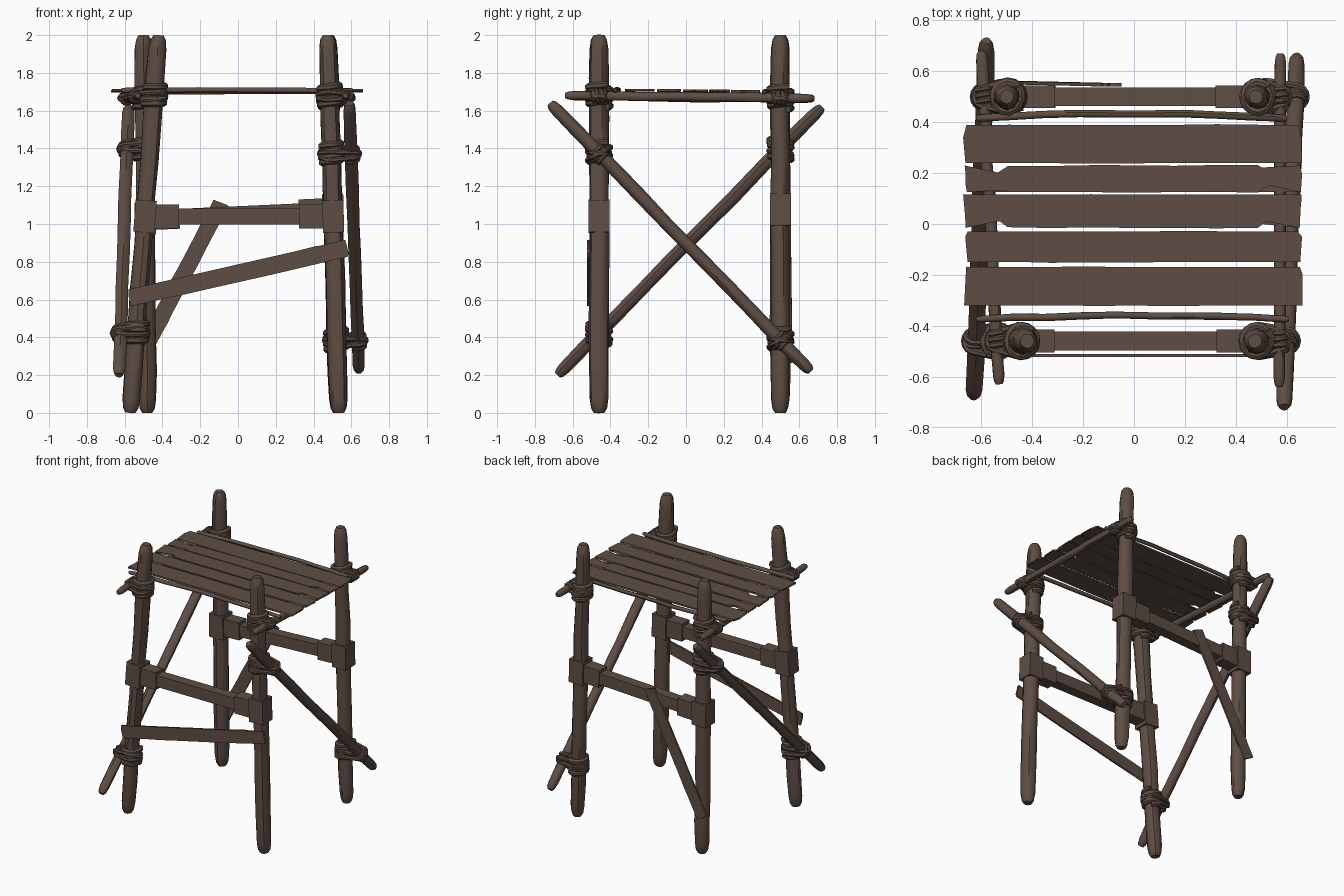
import bpy, bmesh, math, random
from mathutils import Vector, Matrix

if "Cube" in bpy.data.objects:
    bpy.data.objects.remove(bpy.data.objects["Cube"])

random.seed(4)
wood = bpy.data.materials.new("dark weathered wood")
wood.diffuse_color = (0.112, 0.076, 0.058, 1)
wood.use_nodes = True
wood.node_tree.nodes["Principled BSDF"].inputs["Base Color"].default_value = wood.diffuse_color
X, Y, Z = Vector((1, 0, 0)), Vector((0, 1, 0)), Vector((0, 0, 1))


def finish(name, bm):
    bmesh.ops.recalc_face_normals(bm, faces=bm.faces)
    me = bpy.data.meshes.new(name)
    bm.to_mesh(me)
    bm.free()
    me.materials.append(wood)
    ob = bpy.data.objects.new(name, me)
    bpy.context.collection.objects.link(ob)
    return ob


def tube(name, pts, radii, ref, sides=10, rough=0.0, closed=False):
    bm = bmesh.new()
    rings, n = [], len(pts)
    lobes = [1 + random.uniform(-rough, rough) for _ in range(sides)]
    for i, p in enumerate(pts):
        if closed:
            t = (pts[(i + 1) % n] - pts[i - 1]).normalized()
        else:
            t = (pts[min(i + 1, n - 1)] - pts[max(i - 1, 0)]).normalized()
        u = ref.cross(t).normalized()
        v = t.cross(u)
        ring = []
        for k in range(sides):
            a = math.tau * k / sides
            r = radii[i] * lobes[k] * (1 + random.uniform(-rough, rough) * 0.5)
            ring.append(bm.verts.new(p + (u * math.cos(a) + v * math.sin(a)) * r))
        rings.append(ring)
    pairs = list(zip(rings, rings[1:])) + ([(rings[-1], rings[0])] if closed else [])
    for a, b in pairs:
        for k in range(sides):
            j = (k + 1) % sides
            bm.faces.new((a[k], a[j], b[j], b[k]))
    if not closed:
        bm.faces.new(rings[0])
        bm.faces.new(rings[-1])
    return finish(name, bm)


def pole(name, a, b, r, ref=X, bow=Vector(), wobble=0.003, steps=9):
    # rough round timber with worn, rounded ends
    a, b = Vector(a), Vector(b)
    L = (b - a).length
    ts = [0, 0.5 * r / L, 1.5 * r / L]
    ts += [i / steps for i in range(1, steps)] + [1 - t for t in reversed(ts)]
    rad = [0.55 * r, 0.82 * r, 0.96 * r]
    rad += [r * random.uniform(0.97, 1.05) for _ in range(steps - 1)] + rad[::-1]
    pts = []
    for i, t in enumerate(ts):
        p = a.lerp(b, t) + bow * (4 * t * (1 - t))
        if 2 < i < len(ts) - 3:
            p += Vector([random.uniform(-wobble, wobble) for _ in range(3)])
        pts.append(p)
    return tube(name, pts, rad, ref, 10, 0.05)


def coil(name, c, axis, R, r, turns, height):
    # rope wound around an axis
    axis = axis.normalized()
    u = axis.orthogonal().normalized()
    v = axis.cross(u)
    n = int(turns * 14)
    pts = []
    for i in range(n + 1):
        a, f = math.tau * turns * i / n, i / n
        k = R * (1 + 0.06 * math.sin(2.3 * a))
        pts.append(c + (u * math.cos(a) + v * math.sin(a)) * k
                   + axis * (height * (f - 0.5)))
    return tube(name, pts, [r * random.uniform(0.9, 1.1) for _ in pts], axis, 7)


def lash(name, c1, r1, c2, r2, tilt, r):
    # rope loop around post and pole together
    s = 1 if c2.x > c1.x else -1
    pts = []
    for c, R, base in ((c1, r1, math.pi / 2), (c2, r2, -math.pi / 2)):
        for i in range(9):
            a = base + math.pi * i / 8
            y = R * math.sin(a)
            pts.append(Vector((c.x + s * R * math.cos(a), c.y + y, c1.z + tilt * y)))
    return tube(name, pts, [r] * len(pts), Z, 7, closed=True)


def plank(name, a, b, width, thick, normal):
    # thin board with splintered ends
    a, b = Vector(a), Vector(b)
    d = (b - a).normalized()
    w = normal.cross(d).normalized()
    n = 8
    outline = []
    for s, p, q in ((-1, a, b), (1, b, a)):
        for i in range(1, n):
            outline.append(p.lerp(q, i / n) + w * s * (width / 2 + random.uniform(-.003, .003)))
        for k in range(7):
            f = -s * (k / 6 * 2 - 1)
            jag = random.uniform(-0.03, 0.012) if k % 2 else random.uniform(-0.006, 0.012)
            outline.append(q - d * s * jag + w * (-f) * -1 * width / 2 * -1)
    bm = bmesh.new()
    face = bm.faces.new([bm.verts.new(p - normal * thick / 2) for p in outline])
    ext = bmesh.ops.extrude_face_region(bm, geom=[face])["geom"]
    bmesh.ops.translate(bm, vec=normal * thick,
                        verts=[v for v in ext if isinstance(v, bmesh.types.BMVert)])
    return finish(name, bm)


def box(name, a, b, hy, hz):
    # squared timber running from a to b
    a, b = Vector(a), Vector(b)
    d = (b - a).normalized()
    rot = Matrix((d, Y, d.cross(Y))).transposed().to_4x4()
    m = Matrix.Translation((a + b) / 2) @ rot @ Matrix.Diagonal(((b - a).length, 2 * hy, 2 * hz, 1))
    bm = bmesh.new()
    bmesh.ops.create_cube(bm, size=1, matrix=m)
    return finish(name, bm)


# corner posts: (bottom, top)
YF, YB = -0.46, 0.50
posts = {
    "front_left": (Vector((-0.57, YF, 0)), Vector((-0.42, YF, 2))),
    "back_left": (Vector((-0.48, YB, 0)), Vector((-0.50, YB, 2))),
    "front_right": (Vector((0.535, YF, 0)), Vector((0.475, YF, 2))),
    "back_right": (Vector((0.53, YB, 0)), Vector((0.48, YB, 2))),
}
for k, (a, b) in posts.items():
    pole(k + "_post", a, b, 0.05)


def on_post(k, z):
    return posts[k][0].lerp(posts[k][1], z / 2)


# side poles: platform rails and diagonal braces
rails = {
    "left": (Vector((-0.53, -0.63, 1.68)), Vector((-0.60, 0.68, 1.665))),
    "right": (Vector((0.57, -0.64, 1.68)), Vector((0.575, 0.67, 1.665))),
}
braces = {
    "left": (Vector((-0.63, -0.68, 0.20)), Vector((-0.58, 0.72, 1.62))),
    "right": (Vector((0.59, -0.72, 1.64)), Vector((0.64, 0.66, 0.22))),
}
for side in ("left", "right"):
    pole(side + "_rail", *rails[side], 0.024)
    pole(side + "_diagonal_brace", *braces[side], 0.034)

# rope lashings where side poles meet posts
for group, R, r in ((rails, 0.028, 0.013), (braces, 0.036, 0.013)):
    kind = "rail" if group is rails else "brace"
    for side, (a, b) in group.items():
        for end in ("front", "back"):
            key = end + "_" + side
            y = YF if end == "front" else YB
            q = a.lerp(b, (y - a.y) / (b.y - a.y))
            p = on_post(key, q.z)
            tag = key + "_" + kind
            coil(tag + "_post_rope", p, posts[key][1] - posts[key][0], 0.054, 0.019, 4, 0.115)
            coil(tag + "_pole_rope", q, b - a, R, r, 3, 0.07)
            slope = (b.z - a.z) / (b.y - a.y)
            for i, t in enumerate((0.35, -0.35)):
                lash(f"{tag}_lashing_{i + 1}", p, 0.062, q, R + 0.008, t - slope * 0.2, 0.014)

# cross bars with sleeves and post collars
for end, y, zl, zr in (("front", YF, 1.04, 1.04), ("back", YB, 1.03, 1.075)):
    pl, pr = on_post(end + "_left", zl), on_post(end + "_right", zr)
    box(end + "_cross_bar", pl, pr, 0.037, 0.042)
    d = (pr - pl).normalized()
    box(end + "_left_sleeve", pl, pl + d * 0.18, 0.045, 0.063)
    box(end + "_right_sleeve", pr - d * 0.18, pr, 0.045, 0.063)
    for side, p in (("left", pl), ("right", pr)):
        ax = (posts[end + "_" + side][1] - posts[end + "_" + side][0]).normalized()
        box(f"{end}_{side}_collar", p - ax * 0.085, p + ax * 0.085, 0.056, 0.056)

# thin rods along the platform edges
pole("front_thin_rod", (-0.62, -0.375, 1.708), (0.61, -0.375, 1.708), 0.014, Z, Y * 0.015)
pole("back_thin_rod", (-0.62, 0.415, 1.70), (0.60, 0.415, 1.70), 0.014, Z, Y * 0.02)

# platform boards
for i, (y0, y1) in enumerate(((-.32, -.17), (-.15, -.03), (-.015, .115), (.125, .23), (.24, .39))):
    y = (y0 + y1) / 2
    z = 1.705 - 0.012 * y
    plank(f"platform_board_{i + 1}", (-0.66, y, z), (0.65, y, z + 0.002), y1 - y0, 0.012, Z)

# nailed bracing boards front and back
plank("front_brace_board", (-0.57, -0.517, 0.61), (0.57, -0.517, 0.87), 0.09, 0.013, Y)
plank("back_brace_board", (-0.52, 0.557, 0.29), (-0.09, 0.547, 1.11), 0.085, 0.013, Y)

# smooth shading with sharp edges kept
for ob in bpy.data.objects:
    ob.select_set(True)
bpy.context.view_layer.objects.active = bpy.data.objects[0]
bpy.ops.object.shade_smooth_by_angle(angle=math.radians(40))
